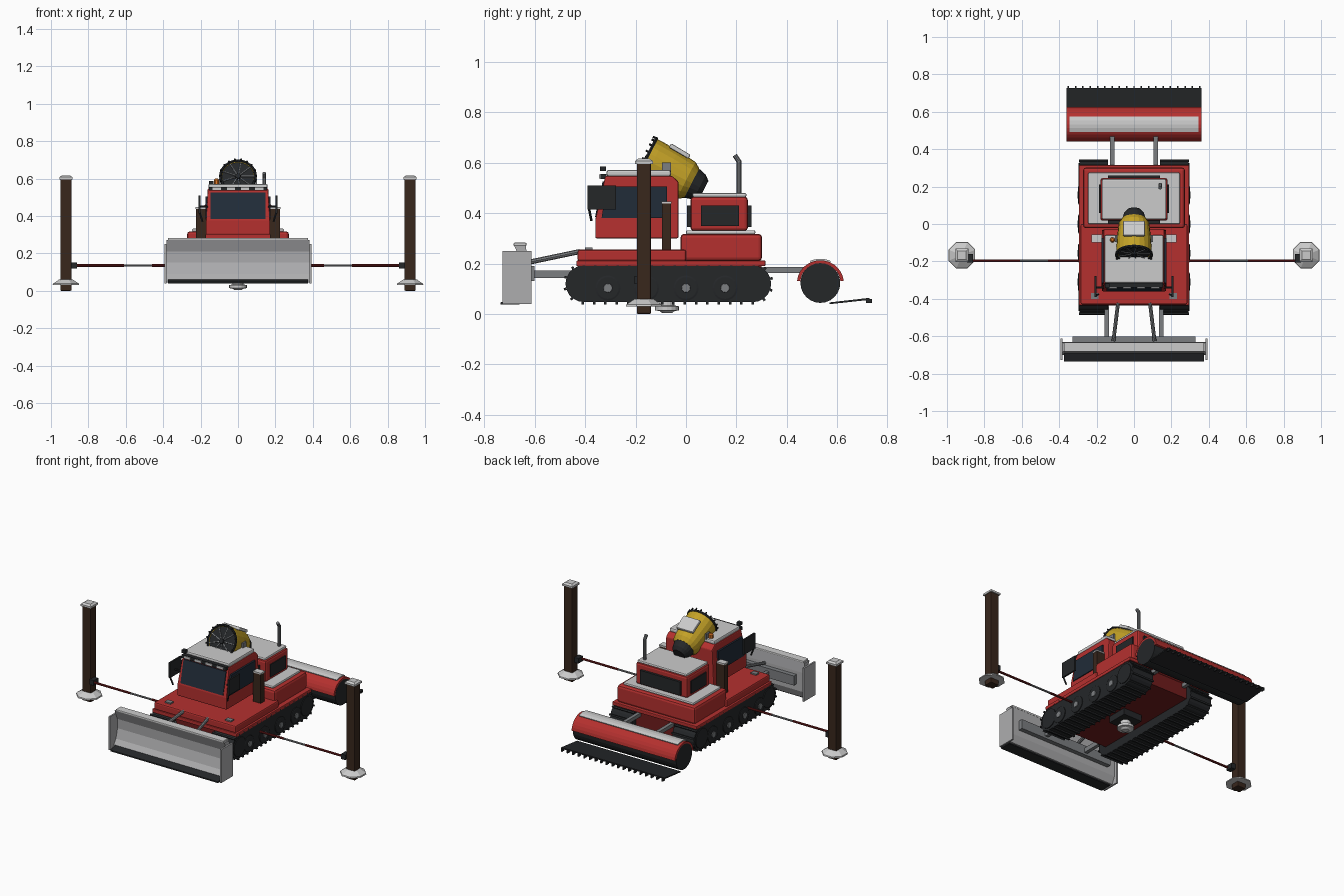
import bpy, math
from mathutils import Vector

if "Cube" in bpy.data.objects:
    bpy.data.objects.remove(bpy.data.objects["Cube"])

def mat(name, r, g, b):
    m = bpy.data.materials.new(name)
    m.diffuse_color = (r, g, b, 1)
    m.use_nodes = True
    m.node_tree.nodes["Principled BSDF"].inputs["Base Color"].default_value = m.diffuse_color
    return m

RED = mat("red_paint", .46, .03, .028)
DKRED = mat("dark_red", .16, .012, .012)
YEL = mat("yellow_paint", .55, .36, .02)
BLK = mat("black_rubber", .018, .02, .022)
GLASS = mat("dark_glass", .015, .025, .04)
BROWN = mat("dark_wood", .04, .02, .012)
METAL = mat("dull_metal", .2, .21, .22)
STEEL = mat("blade_steel", .42, .42, .43)
ORANGE = mat("orange_lamp", .8, .2, .02)

def make(name, verts, faces, m=None, bevel=0, smooth=False):
    me = bpy.data.meshes.new(name)
    me.from_pydata([tuple(v) for v in verts], [], faces)
    ob = bpy.data.objects.new(name, me)
    bpy.context.collection.objects.link(ob)
    if m:
        me.materials.append(m)
    if bevel:
        b = ob.modifiers.new("bevel", 'BEVEL')
        b.width, b.segments, b.limit_method = bevel, 2, 'ANGLE'
    if smooth:
        for p in me.polygons:
            p.use_smooth = len(p.vertices) == 4
    return ob

def prism(name, prof, x0, x1, m=None, bevel=0, z_taper=None):
    # side profile (y, z) extruded along x; points above z_taper are narrowed
    n = len(prof)
    k = lambda z: .94 if z_taper and z > z_taper else 1
    v = [(x0 * k(z), y, z) for y, z in prof] + [(x1 * k(z), y, z) for y, z in prof]
    f = [tuple(range(n)), tuple(range(2 * n - 1, n - 1, -1))]
    f += [(i, i + n, (i + 1) % n + n, (i + 1) % n) for i in range(n)]
    ob = make(name, v, f, m, bevel)
    import bmesh
    bm = bmesh.new(); bm.from_mesh(ob.data)
    bmesh.ops.recalc_face_normals(bm, faces=bm.faces)
    bm.to_mesh(ob.data); bm.free()
    return ob

def box(name, x0, x1, y0, y1, z0, z1, m=None, bevel=0):
    return prism(name, [(y0, z0), (y1, z0), (y1, z1), (y0, z1)], min(x0, x1), max(x0, x1), m, bevel)

def lathe(name, origin, axis, stations, m=None, n=16, spin=0):
    # stations are (distance along axis, radius)
    o, a = Vector(origin), Vector(axis).normalized()
    u = a.cross(Vector((0, 0, 1)) if abs(a.z) < .99 else Vector((0, 1, 0))).normalized()
    w = a.cross(u)
    v, f = [], []
    for t, r in stations:
        for i in range(n):
            q = 2 * math.pi * i / n + spin
            v.append(o + a * t + (u * math.cos(q) + w * math.sin(q)) * r)
    for s in range(len(stations) - 1):
        for i in range(n):
            j = (i + 1) % n
            f.append((s * n + i, s * n + j, (s + 1) * n + j, (s + 1) * n + i))
    f += [tuple(range(n - 1, -1, -1)), tuple(range(len(v) - n, len(v)))]
    return make(name, v, f, m)

def rod(name, a, b, r, m=None, n=8):
    d = Vector(b) - Vector(a)
    return lathe(name, a, d, [(0, r), (d.length, r)], m, n)

# Hull and deck
box("hull", -.14, .14, -.42, .30, .10, .20, DKRED)
box("fender_deck", -.295, .295, -.435, .315, .19, .212, RED, .004)
box("upper_deck", -.285, .285, -.43, .0, .21, .255, RED, .008)
box("rear_base", -.272, .272, -.022, .302, .21, .318, RED, .015)
box("rear_base_cover", -.245, .245, .0, .275, .316, .332, None, .006)
box("engine_housing", -.18, .18, .018, .245, .33, .465, RED, .012)
box("engine_cover", -.172, .172, .025, .24, .463, .48, None, .007)
box("engine_front_grille", -.14, .14, .004, .02, .345, .43, BLK)
box("engine_rear_grille", -.14, .14, .243, .26, .345, .43, BLK)
lathe("belly_turntable", (0, -.075, .004), (0, 0, 1), [(0, .02), (.008, .03), (.01, .048), (.026, .048), (.03, .03), (.1, .03)], None)
box("belly_mount", -.065, .065, -.14, -.01, .06, .105, BLK)

# Cab
prism("cab", [(-.36, .30), (-.36, .375), (-.32, .548), (-.055, .548), (-.03, .525), (-.03, .30)], -.172, .172, RED, .006, .5)
prism("windshield", [(-.352, .385), (-.361, .385), (-.331, .525), (-.32, .525)], -.148, .148, GLASS)
box("cab_roof", -.158, .158, -.315, -.06, .546, .571, None, .008)
box("light_bar", -.155, .155, -.34, -.315, .535, .556, BLK)
for i in range(4):
    x = -.114 + i * .076
    box("work_light", x - .022, x + .022, -.345, -.338, .538, .553)
box("roof_lamp", -.155, -.13, -.342, -.317, .568, .586, BLK)
lathe("beacon", (-.115, -.085, .568), (0, 0, 1), [(0, .014), (.025, .013), (.032, .007)], ORANGE, 10)

for s in (-1, 1):
    # Cab sides
    prism("side_window", [(-.335, .38), (-.075, .38), (-.075, .505), (-.315, .505)], s * .155, s * .1745, GLASS)
    box("side_mirror", s * .2, s * .21, -.39, -.278, .414, .51, BLK)
    rod("mirror_arm", (s * .16, -.34, .45), (s * .205, -.34, .45), .005, BLK)
    rod("mirror_strut", (s * .19, -.375, .37), (s * .205, -.385, .42), .005, BLK)
    box("side_post", s * .17, s * .225, -.095, -.06, .25, .44, BROWN)
    box("side_post_cap", s * .172, s * .228, -.098, -.057, .438, .447)
    box("engine_side_vent", s * .178, s * .186, .06, .21, .35, .43, BLK)
    box("deck_step", s * .19, s * .23, -.40, -.37, .25, .263, METAL)

    # Track loop
    ya, yb, zc, r = -.405, .265, .12, .073
    arc = [math.pi / 2 + math.pi * i / 10 for i in range(11)]
    prof = [(ya + r * math.cos(q), zc + r * math.sin(q)) for q in arc]
    prof += [(yb - r * math.cos(q), zc - r * math.sin(q)) for q in arc]
    prism("track_belt", prof, s * .14, s * .292, BLK)
    # Grousers around the loop
    straight, half = yb - ya, math.pi * r
    total, count = 2 * (straight + half), 40
    for i in range(count):
        t = total * i / count
        if t < straight:
            y, z, q = ya + t, zc + r, math.pi / 2
        elif t < straight + half:
            q = math.pi / 2 - (t - straight) / r
            y, z = yb + r * math.cos(q), zc + r * math.sin(q)
        elif t < 2 * straight + half:
            y, z, q = yb - (t - straight - half), zc - r, -math.pi / 2
        else:
            q = -math.pi / 2 - (t - 2 * straight - half) / r
            y, z = ya + r * math.cos(q), zc + r * math.sin(q)
        c, d = math.cos(q), math.sin(q)
        h, w = .009, .005
        prism("track_grouser", [(y - d * w, z + c * w), (y + d * w, z - c * w),
              (y + c * h + d * w, z + d * h - c * w), (y + c * h - d * w, z + d * h + c * w)],
              s * .138, s * .295, BLK)
    # Road wheels
    for y in (-.31, -.157, 0, .155):
        lathe("road_wheel", (s * .285, y, .103), (s, 0, 0), [(0, .05), (.012, .05), (.014, .043)], BLK, 20)
        lathe("wheel_hub", (s * .295, y, .103), (s, 0, 0), [(0, .019), (.008, .017)], METAL, 12)
    for y in (ya, yb):
        lathe("end_wheel", (s * .285, y, .12), (s, 0, 0), [(0, .06), (.012, .06)], BLK, 20)

    # Blade arms and rear arms
    box("push_arm", s * .135, s * .157, -.62, -.40, .143, .172, METAL)
    rod("blade_cylinder", (s * .11, -.625, .205), (s * .085, -.42, .248), .01, METAL)
    box("tiller_arm", s * .105, s * .127, .28, .49, .163, .186, METAL)
    box("blade_end_plate", s * .383, s * .393, -.728, -.612, .04, .25, STEEL)

    # Outrigger poles
    px, py = s * .92, -.167
    box("pole", px - .03, px + .03, py - .028, py + .028, .0, .6, BROWN, .005)
    lathe("pole_cap", (px, py, .595), (0, 0, 1), [(0, .05), (.012, .05), (.021, .032)], None, 4, math.pi / 4)
    lathe("pole_foot", (px, py, .03), (0, 0, 1), [(0, .077), (.008, .075), (.03, .04)], None, 8, math.pi / 8)
    box("pole_bracket", s * .862, s * .892, -.205, -.16, .118, .15, BLK)
    rod("outrigger_inner", (s * .14, -.197, .135), (s * .46, -.197, .135), .007, DKRED)
    rod("outrigger_middle", (s * .45, -.197, .135), (s * .62, -.197, .135), .006, METAL)
    rod("outrigger_outer", (s * .61, -.197, .135), (s * .87, -.197, .135), .007, DKRED)

# Front blade, gently concave
front = [(-.70, .045), (-.668, .09), (-.652, .15), (-.655, .21), (-.682, .272)]
back = [(-.635, .272), (-.63, .21), (-.63, .09), (-.65, .045)]
prism("plow_blade", front + back, -.383, .383, STEEL)
box("blade_top_cover", -.375, .375, -.684, -.633, .27, .283, None, .004)
prism("cutting_edge", [(-.735, .038), (-.735, .046), (-.69, .06), (-.66, .06), (-.66, .038)], -.375, .375, BLK)
box("blade_back_beam", -.33, .33, -.635, -.602, .13, .19, METAL)

# Rear tiller: drum, curved cover, comb flap
lathe("tiller_drum", (-.36, .533, .123), (1, 0, 0), [(0, .079), (.72, .079)], BLK, 24)
ang = [math.radians(5 + 170 * i / 14) for i in range(15)]
hood = [(.533 + .093 * math.cos(q), .123 + .09 * math.sin(q)) for q in ang]
hood += [(.533 + .08 * math.cos(q), .123 + .078 * math.sin(q)) for q in reversed(ang)]
prism("tiller_hood", hood, -.36, .36, RED)
strip = [(.533 + .1 * math.cos(q), .123 + .096 * math.sin(q)) for q in ang[5:10]]
strip += [(.533 + .09 * math.cos(q), .123 + .086 * math.sin(q)) for q in reversed(ang[5:10])]
prism("tiller_hood_cover", strip, -.345, .345)
prism("comb_flap", [(.57, .039), (.57, .046), (.728, .064), (.728, .056)], -.36, .36, BLK)
for i in range(19):
    x = -.351 + i * .039
    box("comb_tooth", x - .004, x + .004, .715, .738, .043, .06, BLK)

# Snow cannon
tilt = math.radians(27)
ax = Vector((0, math.cos(tilt), -math.sin(tilt)))
up = Vector((0, math.sin(tilt), math.cos(tilt)))
o = Vector((0, -.16, .612))
lathe("cannon_barrel", o, ax, [(.012, .078), (0, .094), (.03, .094), (.10, .09), (.18, .082), (.205, .066)], YEL, 20)
lathe("cannon_intake", o, ax, [(.2, .066), (.24, .055), (.26, .038)], BLK, 20)
lathe("cannon_dark_mouth", o, ax, [(.004, .086), (.02, .08)], BLK, 20)
bpy.ops.mesh.primitive_torus_add(major_radius=.094, minor_radius=.007, major_segments=24, minor_segments=6,
                                 location=o, rotation=ax.to_track_quat('Z', 'Y').to_euler())
ring = bpy.context.object
ring.name = "cannon_ring"
ring.data.materials.append(BLK)
for i in range(18):
    q = 2 * math.pi * i / 18
    d = Vector((1, 0, 0)) * math.cos(q) + up * math.sin(q)
    rod("cannon_nozzle", o + d * .096, o + d * .096 - ax * .016, .005, BLK, 6)
    if i % 2 == 0:
        rod("fan_blade", o + d * .01, o + d * .088, .003, METAL, 4)
lathe("fan_hub", o - ax * .008, ax, [(0, .014), (.02, .02)], BLK, 12)
cover = [o + ax * t + up * h for t, h in ((.06, .085), (.15, .08), (.15, .098), (.06, .104))]
prism("cannon_top_cover", [(p.y, p.z) for p in cover], -.058, .058, None, .005)
box("cannon_mast", -.025, .025, -.09, -.045, .53, .59, METAL)
for s in (-1, 1):
    box("cannon_fork", s * .092, s * .102, -.095, -.06, .55, .60, METAL)

# Exhaust pipe
rod("exhaust_pipe", (.14, .21, .47), (.14, .21, .608), .01, METAL, 10)
rod("exhaust_tip", (.14, .212, .602), (.14, .193, .63), .01, METAL, 10)
